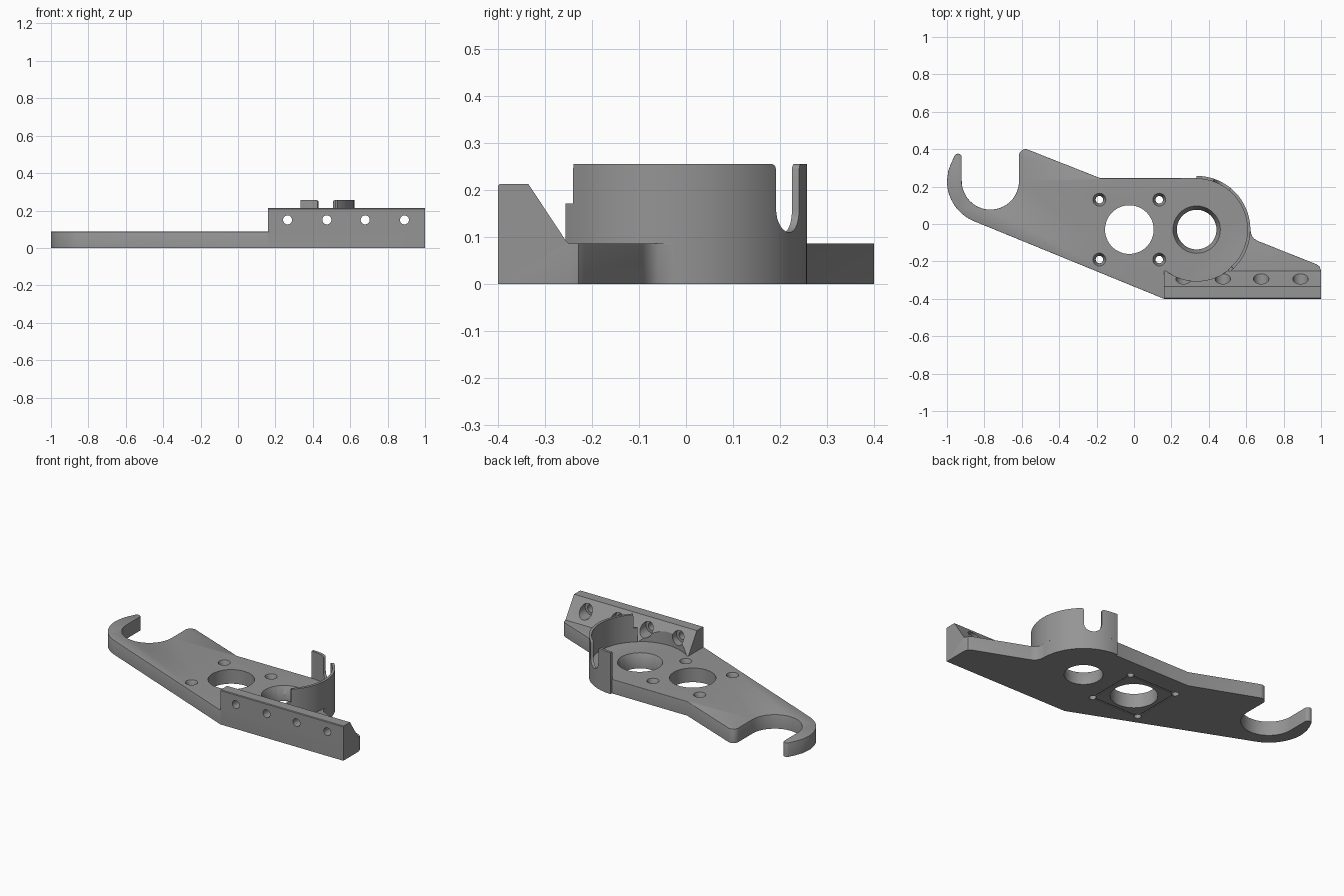
import bpy, bmesh, math
from mathutils import Matrix, Vector

if "Cube" in bpy.data.objects:
    bpy.data.objects.remove(bpy.data.objects["Cube"])

T = 0.087                    # plate thickness
CUP = (0.335, -0.03)         # centre of the cup
RO, RI = 0.287, 0.271        # cup wall radii
BORE = (-0.025, -0.03)       # centre of the large bore
HOOK = (-0.768, 0.23)        # centre of the hook

grey = bpy.data.materials.new("grey")
grey.diffuse_color = (0.3, 0.3, 0.3, 1)
grey.use_nodes = True
grey.node_tree.nodes["Principled BSDF"].inputs["Base Color"].default_value = grey.diffuse_color


def make(name, bm):
    bmesh.ops.recalc_face_normals(bm, faces=bm.faces)
    me = bpy.data.meshes.new(name)
    bm.to_mesh(me)
    bm.free()
    me.materials.append(grey)
    ob = bpy.data.objects.new(name, me)
    bpy.context.collection.objects.link(ob)
    return ob


def arc(c, r, a0, a1, n):
    steps = [math.radians(a0 + (a1 - a0) * i / n) for i in range(n + 1)]
    return [(c[0] + r * math.cos(a), c[1] + r * math.sin(a)) for a in steps]


def prism(pts, depth):
    bm = bmesh.new()
    face = bm.faces.new([bm.verts.new(p) for p in pts])
    new = bmesh.ops.extrude_face_region(bm, geom=[face])["geom"]
    bmesh.ops.translate(bm, vec=depth, verts=[v for v in new if isinstance(v, bmesh.types.BMVert)])
    return bm


def cone(p0, p1, r0, r1, n=48):
    p0, p1 = Vector(p0), Vector(p1)
    d = p1 - p0
    bm = bmesh.new()
    rot = d.to_track_quat('Z', 'Y').to_matrix().to_4x4()
    bmesh.ops.create_cone(bm, cap_ends=True, segments=n, radius1=r0, radius2=r1,
                          depth=d.length, matrix=Matrix.Translation((p0 + p1) / 2) @ rot)
    return make("cutter", bm)


def box(x0, x1, y0, y1, z0, z1):
    return make("cutter", prism([(x0, y0, z0), (x1, y0, z0), (x1, y1, z0), (x0, y1, z0)], (0, 0, z1 - z0)))


def cut(ob, cutter):
    mod = ob.modifiers.new("cut", 'BOOLEAN')
    mod.operation, mod.solver, mod.object = 'DIFFERENCE', 'EXACT', cutter
    bpy.context.view_layer.objects.active = ob
    bpy.ops.object.modifier_apply(modifier=mod.name)
    bpy.data.objects.remove(cutter)


def smooth(ob):
    bpy.ops.object.select_all(action='DESELECT')
    ob.select_set(True)
    bpy.context.view_layer.objects.active = ob
    bpy.ops.object.shade_smooth_by_angle(angle=math.radians(30))


# Plate outline: rail edge, cup, straight back, shoulder, hook
outline = [(0.16, -0.4), (1, -0.4), (1, -0.25), (0.993, -0.228), (0.975, -0.215),
           (0.665, -0.092), (0.642, -0.079), (0.628, -0.06)]
outline += arc(CUP, RO, 0, 90, 32)
outline += [(0.335, 0.245), (-0.18, 0.245)]
outline += arc((-0.58, 0.365), 0.035, 68, 180, 8)
outline += arc(HOOK, 0.153, 0, -180, 32)
outline += arc((-0.941, 0.356), 0.02, 0, 150, 8)
outline += [(-0.978, 0.325), (-0.993, 0.285)]
outline += arc(HOOK, 0.232, 180, 248, 16)
bm = prism([(x, y, 0) for x, y in outline], (0, 0, T))


def softened(e):
    a, b = (v.co for v in e.verts)
    m = (a + b) / 2
    on_cup = abs(math.hypot(m.x - CUP[0], m.y - CUP[1]) - RO) < 0.002 and m.y > -0.04
    jog = abs(a.x - b.x) < 1e-4 and abs(m.x - CUP[0]) < 1e-3
    under_rail = m.y < -0.3 and m.x > 0.16
    return min(a.z, b.z) > T - 0.001 and not (on_cup or jog or under_rail)


bmesh.ops.bevel(bm, geom=[e for e in bm.edges if softened(e)], offset=0.007,
                segments=2, profile=0.5, affect='EDGES', clamp_overlap=True)
plate = make("base_plate", bm)

# Bores and countersunk screw holes
cut(plate, cone((*BORE, -0.1), (*BORE, 0.2), 0.13, 0.13, 64))
cut(plate, cone((*CUP, -0.1), (*CUP, 0.2), 0.106, 0.106, 64))
cut(plate, cone((*CUP, 0.04), (*CUP, T + 0.001), 0.104, 0.127, 64))
for sx in (-1, 1):
    for sy in (-1, 1):
        x, y = BORE[0] + sx * 0.16, BORE[1] + sy * 0.16
        cut(plate, cone((x, y, -0.1), (x, y, 0.2), 0.02, 0.02, 24))
        cut(plate, cone((x, y, 0.05), (x, y, T + 0.001), 0.019, 0.035, 24))

# Square of fine grooves on the underside
for s in (-1, 1):
    x, y = BORE[0] + s * 0.16, BORE[1] + s * 0.16
    cut(plate, box(x - 0.004, x + 0.004, BORE[1] - 0.16, BORE[1] + 0.16, -0.02, 0.005))
    cut(plate, box(BORE[0] - 0.16, BORE[0] + 0.16, y - 0.004, y + 0.004, -0.02, 0.005))
smooth(plate)

# Mounting rail with sloped back, cup clearance and counterbored holes
profile = [(-0.4, T), (-0.4, 0.209), (-0.396, 0.213), (-0.335, 0.213), (-0.257, 0.095), (-0.25, T)]
rail = make("mounting_rail", prism([(0.16, y, z) for y, z in profile], (0.84, 0, 0)))
cut(rail, cone((*CUP, T - 0.05), (*CUP, 0.4), 0.275, 0.275, 128))
for x in (0.265, 0.475, 0.68, 0.89):
    cut(rail, cone((x, -0.5, 0.15), (x, -0.1, 0.15), 0.024, 0.024, 32))
    cut(rail, cone((x, -0.345, 0.15), (x, -0.1, 0.15), 0.041, 0.041, 32))
smooth(rail)


# Cup wall: height follows the angle, with a round-bottomed slot and a low step
def wall_top(deg):
    if deg < -47:
        return 0.172
    s = math.radians(deg - 60.4) * RO
    r = 0.05
    if abs(s) < r:
        return 0.11 + r - math.sqrt(r * r - s * s)
    edge = min(abs(s) - r, 0.012)
    return 0.255 - 0.012 + math.sqrt(max(0, 0.012 ** 2 - (0.012 - edge) ** 2))


half = math.degrees(0.05 / RO)
angles = {-52 + 2 * i for i in range(72)} | {90, -47.1, -46.9}
for s in (-1, 1):
    angles |= {60.4 + s * half * k for k in (0, 0.2, 0.4, 0.6, 0.8, 0.93, 0.999, 1.001, 1.03, 1.1, 1.24)}
bm = bmesh.new()
rings = []
for deg in sorted(angles):
    a, h = math.radians(deg), wall_top(deg)
    rings.append([bm.verts.new((CUP[0] + r * math.cos(a), CUP[1] + r * math.sin(a), z))
                  for r, z in ((RI, T), (RO, T), (RO, h), (RI, h))])
for p, q in zip(rings, rings[1:]):
    for i in range(4):
        j = (i + 1) % 4
        bm.faces.new((p[i], p[j], q[j], q[i]))
bm.faces.new(rings[0])
bm.faces.new(rings[-1])
smooth(make("cup_wall", bm))
